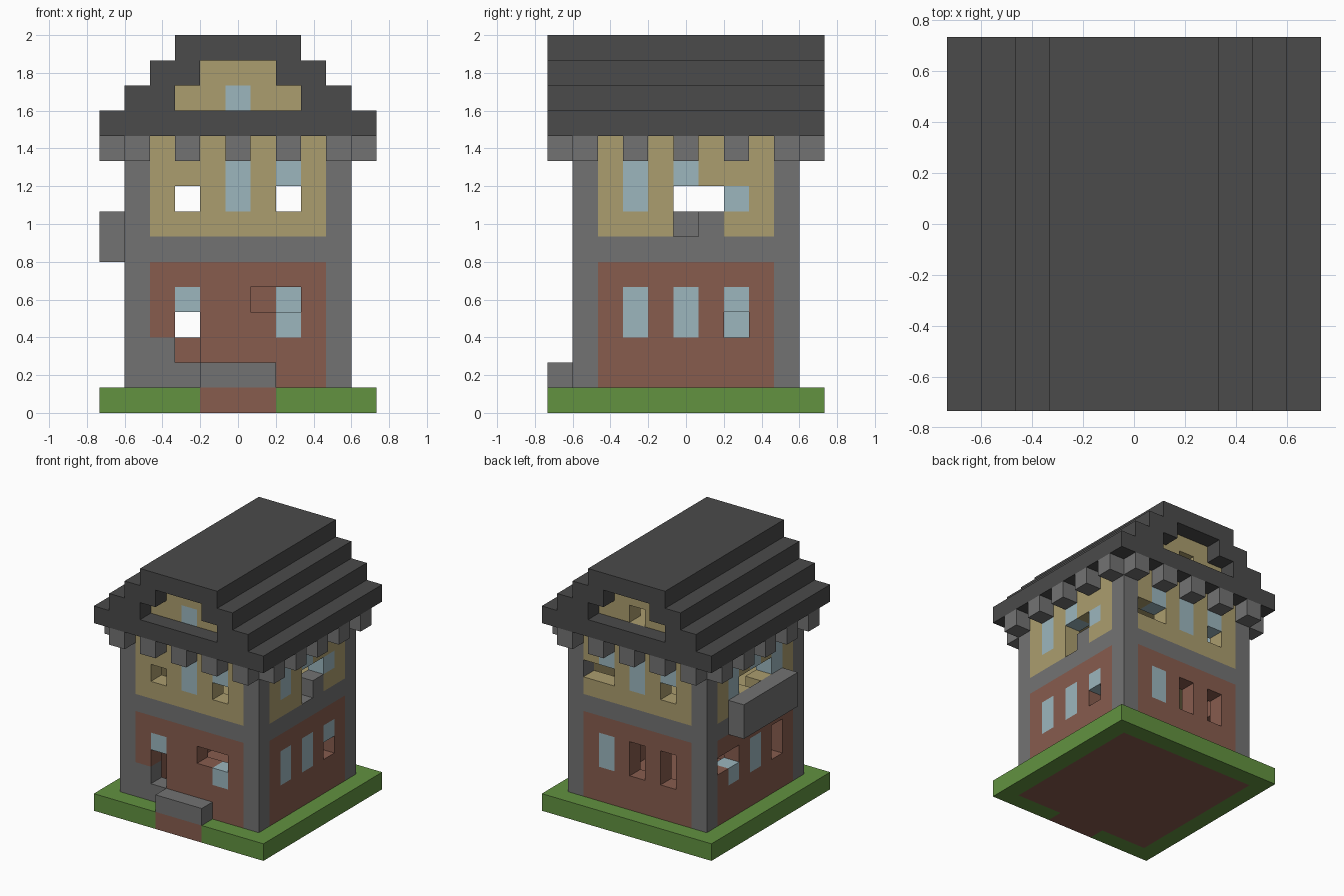
import bpy
import bmesh
from mathutils import Vector

if "Cube" in bpy.data.objects:
    bpy.data.objects.remove(bpy.data.objects["Cube"], do_unlink=True)

UNIT = 2 / 15      # block size
SIDE = 11          # blocks along each side of the lot
COLOURS = {
    "S": ("dark_slate", (0.069, 0.069, 0.069)),
    "G": ("grey_stone", (0.171, 0.171, 0.171)),
    "T": ("tan_plaster", (0.407, 0.337, 0.156)),
    "B": ("red_brick", (0.242, 0.107, 0.076)),
    "W": ("window_glass", (0.332, 0.468, 0.515)),
    "L": ("lawn_green", (0.122, 0.287, 0.051)),
}
KEYS = list(COLOURS)
MATERIALS = []
for name, rgb in COLOURS.values():
    mat = bpy.data.materials.new(name)
    mat.use_nodes = True
    mat.diffuse_color = (*rgb, 1)
    mat.node_tree.nodes["Principled BSDF"].inputs["Base Color"].default_value = (*rgb, 1)
    MATERIALS.append(mat)

blocks = {}        # cell -> (part name, colour key)


def fill(part, key, xs, ys, zs):
    """Fill a box of cells; ranges are first and last cell."""
    for x in range(xs[0], xs[1] + 1):
        for y in range(ys[0], ys[1] + 1):
            for z in range(zs[0], zs[1] + 1):
                blocks[x, y, z] = (part, key)


def wall(part, rows, place):
    """Lay a wall from rows of letters, top row first; a dot is an opening."""
    for up, row in enumerate(reversed(rows), 1):
        for along, key in enumerate(row, 1):
            if key != ".":
                blocks[(*place(along), up)] = (part, key)


# Lawn, ground floor and path
fill("lawn", "L", (0, 10), (0, 10), (0, 0))
fill("ground_floor", "B", (1, 9), (1, 9), (0, 0))
fill("front_path", "B", (4, 6), (0, 0), (0, 0))
fill("front_step", "G", (4, 6), (0, 0), (1, 1))

# Four walls with windows and openings
PLAIN_T, PLAIN_G, PLAIN_B = "GTTTTTTTG", "GGGGGGGGG", "GBBBBBBBG"
wall("front_wall", [
    PLAIN_T,
    "GTTTWTWTG",
    "GT.TWT.TG",
    PLAIN_T,
    PLAIN_G,
    PLAIN_B,
    "GBWBB..BG",
    "GB.BBBWBG",
    "GG.BBBBBG",
    "GGGBBBBBG"], lambda a: (a, 1))
wall("back_wall", [
    PLAIN_T,
    "GTWTWTWTG",
    "GT.TWT..G",
    PLAIN_T,
    PLAIN_G,
    PLAIN_B,
    "GB.B.BWBG",
    "GB.B.BWBG",
    PLAIN_B,
    PLAIN_B], lambda a: (a, 9))
wall("left_wall", [
    PLAIN_T,
    "GTWTWTTTG",
    "GTWT..WTG",
    "GTTT.GTTG",
    PLAIN_G,
    PLAIN_B,
    "GBWBWBWBG",
    "GBWBWB.BG",
    PLAIN_B,
    PLAIN_B], lambda a: (9, a))
wall("right_wall", [
    PLAIN_T,
    "GTWTWTWTG",
    "GTW...WTG",
    "GTTT.TTTG",
    PLAIN_G,
    PLAIN_B,
    "GB.BWB..G",
    "GB.BWBWBG",
    PLAIN_B,
    PLAIN_B], lambda a: (1, a))

# Upper floor and balcony
fill("upper_floor", "T", (2, 8), (2, 8), (6, 6))
fill("balcony", "G", (0, 0), (3, 7), (6, 7))

# Brackets under the eaves
for a in range(1, 10, 2):
    for x, y in ((a, 0), (a, 10), (0, a), (10, a)):
        fill("eave_brackets", "G", (x, x), (y, y), (10, 10))

# Stepped roof with a hollow attic
fill("roof", "S", (0, 10), (0, 10), (11, 11))
fill("attic_floor", "T", (2, 8), (1, 9), (11, 11))
for step in (1, 2):
    for x in (step, 9 - step):
        fill("roof", "S", (x, x + 1), (0, 10), (11 + step, 11 + step))
fill("roof", "S", (3, 7), (0, 10), (14, 14))

# Recessed gables
for part, y in (("front_gable", 1), ("back_gable", 9)):
    fill(part, "T", (3, 7), (y, y), (12, 12))
    fill(part, "T", (4, 6), (y, y), (13, 13))
fill("front_gable", "W", (5, 5), (1, 1), (12, 12))
del blocks[5, 9, 12]


def build(part):
    """Make one object from the exposed block faces of a part."""
    bm = bmesh.new()
    origin = Vector((SIDE / 2, SIDE / 2, 0))
    for cell, (owner, key) in blocks.items():
        if owner != part:
            continue
        centre = Vector(cell) + Vector((0.5, 0.5, 0.5)) - origin
        for axis in range(3):
            for sign in (-1, 1):
                normal = Vector((0, 0, 0))
                normal[axis] = sign
                if tuple(int(c + n) for c, n in zip(cell, normal)) in blocks:
                    continue
                u = Vector((0, 0, 0))
                u[(axis + 1) % 3] = 0.5
                v = normal.cross(u)
                mid = centre + normal / 2
                corners = (mid - u - v, mid + u - v, mid + u + v, mid - u + v)
                face = bm.faces.new([bm.verts.new(c * UNIT) for c in corners])
                face.material_index = KEYS.index(key)
    bmesh.ops.remove_doubles(bm, verts=bm.verts, dist=UNIT / 100)
    bmesh.ops.dissolve_limit(bm, angle_limit=0.01, verts=bm.verts,
                             edges=bm.edges, delimit={"MATERIAL"})
    mesh = bpy.data.meshes.new(part)
    bm.to_mesh(mesh)
    bm.free()
    for mat in MATERIALS:
        mesh.materials.append(mat)
    bpy.context.collection.objects.link(bpy.data.objects.new(part, mesh))


for part in dict.fromkeys(owner for owner, key in blocks.values()):
    build(part)
